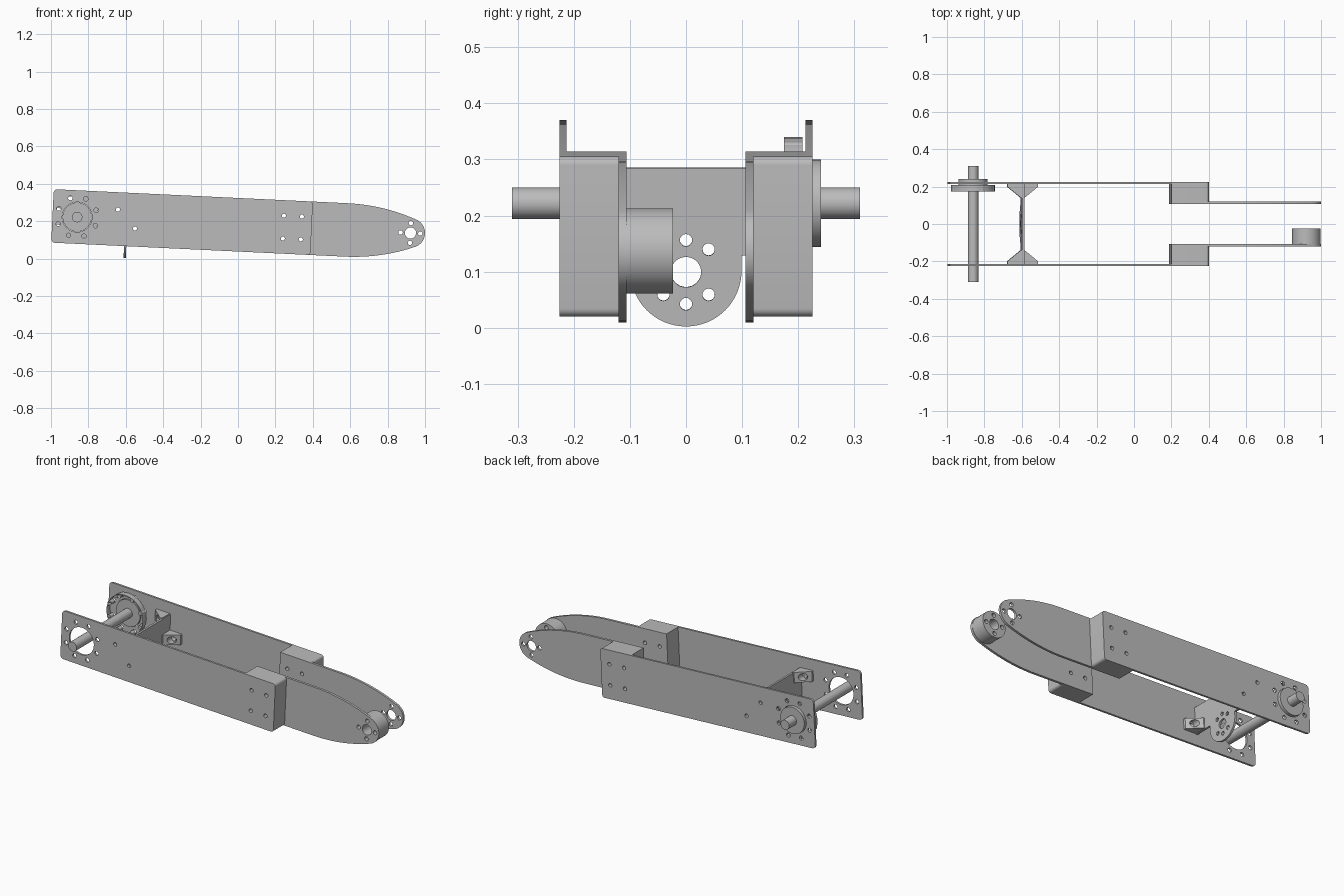
import bpy, bmesh, math
from mathutils import Matrix

if "Cube" in bpy.data.objects:
    bpy.data.objects.remove(bpy.data.objects["Cube"], do_unlink=True)

grey = bpy.data.materials.new("plain_grey")
grey.use_nodes = True
grey.diffuse_color = (0.5, 0.5, 0.5, 1)
grey.node_tree.nodes["Principled BSDF"].inputs["Base Color"].default_value = (0.5, 0.5, 0.5, 1)

# Arm frame: origin at the pivot, x along the arm, slightly tilted
ARM = Matrix.Translation((-0.86, 0, 0.222)) @ Matrix.Rotation(0.0477, 4, 'Y')
# Profile planes: extruded across the arm (y), along the arm (x), or upwards (z)
ACROSS = Matrix(((1, 0, 0, 0), (0, 0, -1, 0), (0, 1, 0, 0), (0, 0, 0, 1)))
ALONG = Matrix(((0, 0, 1, 0), (1, 0, 0, 0), (0, 1, 0, 0), (0, 0, 0, 1)))
UP = Matrix.Identity(4)


def arc(cx, cy, r, start, end, n):
    return [(cx + r * math.cos(math.radians(start + (end - start) * i / n)),
             cy + r * math.sin(math.radians(start + (end - start) * i / n))) for i in range(n + 1)]


def circle(cx, cy, r, n=32):
    return arc(cx, cy, r, 0, 360, n)[:-1]


def ring(cx, cy, r, angles, size=0.012):
    return [circle(cx + r * math.cos(math.radians(a)), cy + r * math.sin(math.radians(a)), size, 16)
            for a in angles]


def rounded(x0, x1, h, rl, rr):
    """Rectangle of half height h with left and right corner radii."""
    out = []
    for x, y, r, a in ((x1 - rr, h - rr, rr, 0), (x0 + rl, h - rl, rl, 90),
                       (x0 + rl, rl - h, rl, 180), (x1 - rr, rr - h, rr, 270)):
        out += arc(x, y, r, a, a + 90, 6) if r else [(x, y)]
    return out


def prism(name, loops, plane, a, b):
    """Extrude an outline with holes from a to b along the plane's axis."""
    cu = bpy.data.curves.new(name, 'CURVE')
    cu.dimensions, cu.fill_mode = '2D', 'BOTH'
    cu.extrude = abs(b - a) / 2
    for loop in loops:
        sp = cu.splines.new('POLY')
        sp.points.add(len(loop) - 1)
        for p, (x, y) in zip(sp.points, loop):
            p.co = (x, y, 0, 1)
        sp.use_cyclic_u = True
    ob = bpy.data.objects.new(name, cu)
    bpy.context.collection.objects.link(ob)
    bpy.ops.object.select_all(action='DESELECT')
    ob.select_set(True)
    bpy.context.view_layer.objects.active = ob
    bpy.ops.object.convert(target='MESH')
    ob = bpy.context.view_layer.objects.active
    depth = (a + b) / 2 * (-1 if plane is ACROSS else 1)
    ob.data.transform(plane @ Matrix.Translation((0, 0, depth)))
    bm = bmesh.new()
    bm.from_mesh(ob.data)
    bmesh.ops.remove_doubles(bm, verts=bm.verts, dist=1e-5)
    bmesh.ops.recalc_face_normals(bm, faces=bm.faces)
    bm.to_mesh(ob.data)
    bm.free()
    ob.data.materials.clear()
    ob.data.materials.append(grey)
    ob.matrix_world = ARM
    bpy.ops.object.shade_smooth_by_angle(angle=math.radians(30))
    return ob


def cut(ob, cutter):
    mod = ob.modifiers.new("cut", 'BOOLEAN')
    mod.object, mod.operation, mod.solver = cutter, 'DIFFERENCE', 'EXACT'
    bpy.context.view_layer.objects.active = ob
    bpy.ops.object.modifier_apply(modifier=mod.name)
    bpy.data.objects.remove(cutter, do_unlink=True)


HALF, TIP, TIP_R = 0.143, 1.784, 0.078
PLATE_END, BLOCK_START = 1.255, 1.055
BRACKET = 0.264
bolt_ring = ring(0, 0, 0.108, [22.5 + 45 * i for i in range(8)])
block_holes = [circle(u, v, 0.011, 16) for u in (1.104, 1.2) for v in (-0.062, 0.06)]
bracket_holes = [circle(BRACKET + o, v, 0.011, 16) for o, v in ((-0.048, 0.05), (0.048, -0.047))]
tip_holes = [circle(TIP, 0, 0.03)] + ring(TIP, 0, 0.053, (0, 90, 180, 270))

# Tapered end outline: a large arc that runs tangent into the round tip
START = 1.44
R = ((TIP - START) ** 2 + HALF ** 2 - TIP_R ** 2) / (2 * (HALF - TIP_R))
bend = math.degrees(math.atan2(R - HALF, TIP - START))
upper = arc(START, HALF - R, R, 90, bend, 12) + arc(TIP, 0, TIP_R, bend, 0, 12)[1:]
tip_outline = [(BLOCK_START, HALF)] + upper + [(x, -y) for x, y in upper[-2::-1]] + [(BLOCK_START, -HALF)]

for side, s in (("front", -1), ("back", 1)):
    # Side plate, spacer block and tapered end plate
    prism(side + "_side_plate", [rounded(-0.132, PLATE_END, HALF, 0.02, 0.015), circle(0, 0, 0.08, 48)]
          + bolt_ring + bracket_holes + block_holes, ACROSS, s * 0.213, s * 0.225)
    prism(side + "_spacer_block", [rounded(BLOCK_START, PLATE_END, HALF, 0, 0.015)] + block_holes,
          ACROSS, s * 0.12, s * 0.213)
    prism(side + "_end_plate", [tip_outline] + block_holes + tip_holes, ACROSS, s * 0.106, s * 0.12)

    # Wedge tabs that carry the cross plate, with screw pockets
    for d, v in ((-1, 0.05), (1, -0.047)):
        wedge = [(BRACKET + d * o, s * y) for o, y in
                 ((0, 0.213), (0.085, 0.213), (0.085, 0.2), (0.012, 0.14), (0, 0.14))]
        tab = prism(side + "_wedge_tab", [wedge], UP, v - 0.03, v + 0.03)
        for r, depth in ((0.02, 0.197), (0.011, 0.23)):
            cut(tab, prism("cutter", [circle(BRACKET + d * 0.048, v, r, 24)], ACROSS, s * 0.1, s * depth))

# Cross plate with a rounded lower lobe
lobe = arc(0, -0.108, 0.099, 180, 360, 32)
cross = [(-0.213, 0.076), (-0.213, -0.08), (-0.099, -0.08)] + lobe + \
        [(0.099, -0.08), (0.213, -0.08), (0.213, 0.076)]
prism("cross_plate", [cross, circle(0, -0.11, 0.027)]
      + ring(0, -0.11, 0.057, (45, 90, 135, 225, 270, 315), 0.011), ALONG, BRACKET - 0.006, BRACKET + 0.006)

# Axle, drive disc, hub and end boss
prism("axle", [circle(0, 0, 0.028)], ACROSS, -0.31, 0.31)
prism("drive_disc", [circle(0, 0, 0.118, 48)] + bolt_ring, ACROSS, 0.175, 0.208)
prism("disc_hub", [circle(0, 0, 0.078, 48)], ACROSS, 0.207, 0.241)
prism("end_boss", [circle(TIP, 0, 0.076, 48)] + tip_holes, ACROSS, -0.106, -0.023)
